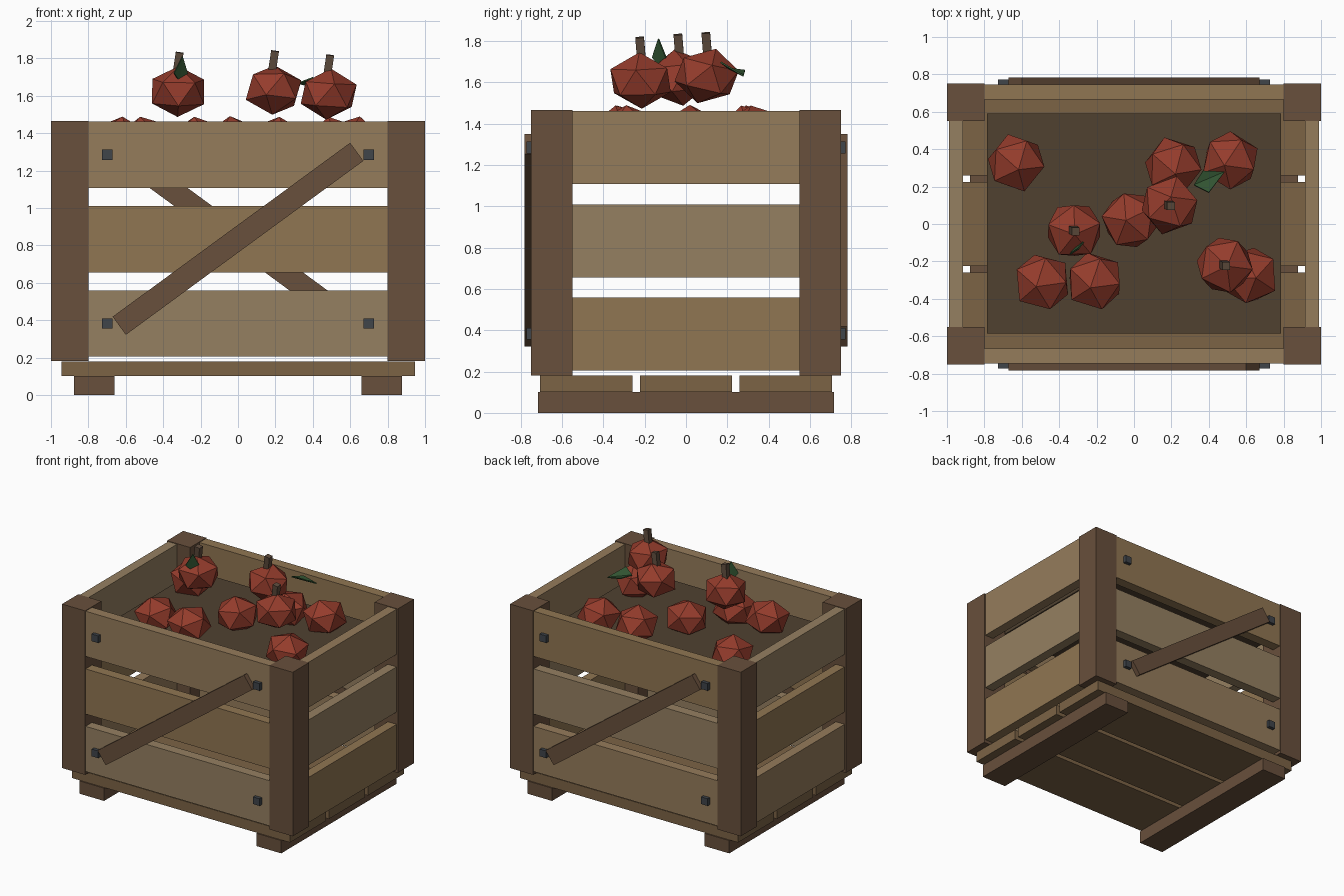
import bpy, bmesh, math, random
from mathutils import Matrix, Vector, Euler

if "Cube" in bpy.data.objects:
    bpy.data.objects.remove(bpy.data.objects["Cube"])

random.seed(4)


def material(name, rgb):
    m = bpy.data.materials.new(name)
    m.diffuse_color = (*rgb, 1)
    m.use_nodes = True
    m.node_tree.nodes["Principled BSDF"].inputs["Base Color"].default_value = m.diffuse_color
    return m


SLATS = [material("slat_wood_a", (0.30, 0.20, 0.105)),
         material("slat_wood_b", (0.28, 0.18, 0.085)),
         material("slat_wood_c", (0.30, 0.215, 0.12))]
FLOOR = material("floor_wood", (0.20, 0.125, 0.06))
POST = material("post_wood", (0.14, 0.08, 0.045))
FILL = material("dark_fill", (0.08, 0.053, 0.03))
IRON = material("iron", (0.05, 0.058, 0.068))
APPLE = material("apple_red", (0.30, 0.045, 0.025))
STEM = material("stem_brown", (0.11, 0.07, 0.045))
LEAF = material("leaf_green", (0.03, 0.085, 0.03))


def finish(name, bm, mat):
    me = bpy.data.meshes.new(name)
    bm.to_mesh(me)
    bm.free()
    me.materials.append(mat)
    ob = bpy.data.objects.new(name, me)
    bpy.context.collection.objects.link(ob)
    return ob


def box(name, center, size, mat, rot=(0, 0, 0)):
    bm = bmesh.new()
    bmesh.ops.create_cube(bm, size=1)
    bmesh.ops.scale(bm, vec=size, verts=bm.verts)
    bmesh.ops.transform(bm, verts=bm.verts,
                        matrix=Matrix.Translation(center) @ Euler(rot).to_matrix().to_4x4())
    return finish(name, bm, mat)


# Corner posts and runners
for sx in (-1, 1):
    for sy in (-1, 1):
        box("corner_post", (sx * 0.9, sy * 0.65, 0.823), (0.2, 0.2, 1.285), POST)
    box("runner", (sx * 0.768, 0, 0.05), (0.215, 1.43, 0.1), POST)

# Floor boards
for y in (-0.482, 0, 0.482):
    box("floor_board", (0, y, 0.14), (1.89, 0.447, 0.08), FLOOR)

# Slats on all four walls
for i, z in enumerate((0.382, 0.832, 1.284)):
    for s in (-1, 1):
        box("long_slat", (0, s * 0.705, z), (1.62, 0.08, 0.354), SLATS[(2 - i + (s > 0)) % 3])
        box("end_slat", (s * 0.952, 0, z), (0.076, 1.12, 0.354), SLATS[(i + (s > 0)) % 3])

# Diagonal braces and bolts, front and back
angle = math.atan2(0.93, 1.27)
for s in (-1, 1):
    box("diagonal_brace", (0, s * 0.76, 0.835), (1.574, 0.045, 0.12), POST, (0, s * angle, 0))
    for x in (-0.7, 0.7):
        for z in (0.382, 1.284):
            box("bolt_head", (x, s * 0.755, z), (0.056, 0.035, 0.056), IRON)

# Dark tray that carries the fruit
box("fruit_tray", (0, 0.003, 1.235), (1.57, 1.175, 0.07), FILL)


def apple(x, y, z, stem=False):
    bm = bmesh.new()
    bmesh.ops.create_icosphere(bm, subdivisions=1, radius=0.163)
    tilt = Euler((random.uniform(-.25, .25), random.uniform(-.25, .25), random.uniform(0, 6.28)))
    bmesh.ops.rotate(bm, verts=bm.verts, matrix=tilt.to_matrix())
    bmesh.ops.scale(bm, vec=(1, 1, 0.84), verts=bm.verts)
    bmesh.ops.translate(bm, verts=bm.verts, vec=(x, y, z))
    finish("apple", bm, APPLE)
    if stem:
        box("stem", (x, y, z + 0.155), (0.042, 0.042, 0.11), STEM, (0.08, 0.15, 0))


# Lower layer, then the stemmed apples on top
for x, y in ((-0.63, 0.327), (0.21, 0.31), (0.515, 0.34), (-0.02, 0.02),
             (-0.49, -0.31), (-0.21, -0.305), (0.62, -0.275)):
    apple(x, y, 1.355)
apple(-0.32, -0.035, 1.622, True)
apple(0.19, 0.1, 1.63, True)
apple(0.485, -0.22, 1.608, True)


def leaf(base, left, right, tip):
    # folded diamond with a raised midrib
    bm = bmesh.new()
    b, l, r, t = (bm.verts.new(Vector(p)) for p in (base, left, right, tip))
    bm.faces.new((b, r, t))
    bm.faces.new((b, t, l))
    ob = finish("leaf", bm, LEAF)
    mod = ob.modifiers.new("thickness", "SOLIDIFY")
    mod.thickness = 0.008


leaf((-0.31, -0.13, 1.675), (-0.34, -0.165, 1.72), (-0.268, -0.1, 1.72), (-0.295, -0.136, 1.81))
leaf((0.32, 0.21, 1.67), (0.37, 0.285, 1.66), (0.40, 0.17, 1.70), (0.485, 0.28, 1.635))
